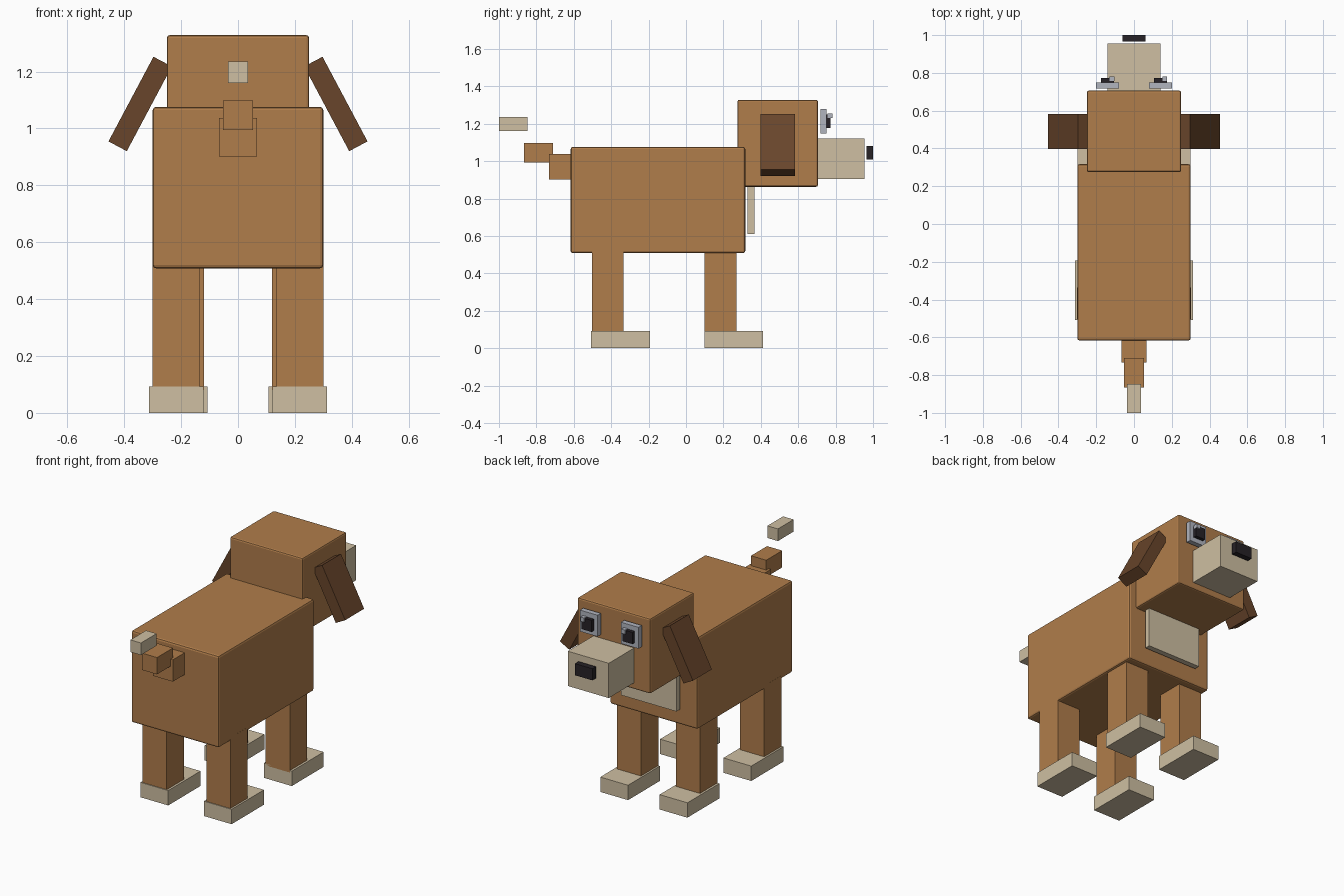
import bpy, bmesh
from math import radians
from mathutils import Matrix

if "Cube" in bpy.data.objects:
    bpy.data.objects.remove(bpy.data.objects["Cube"])


def mat(name, rgb):
    m = bpy.data.materials.new(name)
    m.diffuse_color = (*rgb, 1)
    m.use_nodes = True
    m.node_tree.nodes["Principled BSDF"].inputs["Base Color"].default_value = m.diffuse_color
    return m


TAN = mat("tan_fur", (0.434, 0.205, 0.07))
CREAM = mat("cream_fur", (0.62, 0.52, 0.36))
DARK = mat("dark_brown_fur", (0.14, 0.06, 0.024))
BLACK = mat("black", (0.02, 0.016, 0.02))
WHITE = mat("eye_white", (0.44, 0.46, 0.52))


def box(name, xr, yr, zr, material, bevel=0.0, tilt=0.0):
    """Box from x, y, z ranges, optionally bevelled and tilted about y."""
    size = [r[1] - r[0] for r in (xr, yr, zr)]
    bm = bmesh.new()
    bmesh.ops.create_cube(bm, size=1, matrix=Matrix.Diagonal((*size, 1)))
    me = bpy.data.meshes.new(name)
    bm.to_mesh(me)
    bm.free()
    ob = bpy.data.objects.new(name, me)
    ob.location = [(r[0] + r[1]) / 2 for r in (xr, yr, zr)]
    ob.rotation_euler.y = tilt
    me.materials.append(material)
    bpy.context.collection.objects.link(ob)
    if bevel:
        mod = ob.modifiers.new("soft_edges", 'BEVEL')
        mod.width = bevel
        mod.segments = 2
    return ob


def around(c, size):
    return (c - size / 2, c + size / 2)


# Torso, head, muzzle, nose and chest patch
box("body", (-0.30, 0.30), (-0.617, 0.317), (0.508, 1.076), TAN, 0.012)
box("head", (-0.25, 0.25), (0.275, 0.706), (0.863, 1.328), TAN, 0.01)
box("muzzle", (-0.14, 0.14), (0.69, 0.955), (0.905, 1.12), CREAM)
box("nose", (-0.06, 0.06), (0.965, 1.0), (1.01, 1.082), BLACK)
box("chest_patch", (-0.19, 0.19), (0.33, 0.365), (0.61, 0.91), CREAM)

# Stepped tail
box("tail_base", (-0.067, 0.067), (-0.733, -0.59), (0.902, 1.037), TAN)
box("tail_middle", (-0.052, 0.052), (-0.866, -0.71), (0.994, 1.098), TAN)
box("tail_tip", (-0.036, 0.036), (-1.0, -0.847), (1.16, 1.235), CREAM)

for side, s in (("left", -1), ("right", 1)):
    # Floppy ears
    box(f"ear_{side}", around(s * 0.344, 0.073), around(0.49, 0.185),
        around(1.086, 0.337), DARK, tilt=-s * radians(28))

    # Eyes; the glints sit on the same side of both pupils
    x = s * 0.14
    box(f"eye_{side}", around(x, 0.12), (0.718, 0.75), (1.148, 1.28), WHITE)
    box(f"pupil_{side}", around(x, 0.068), (0.748, 0.772), (1.178, 1.25), BLACK)
    box(f"glint_{side}", around(x + 0.023, 0.026), (0.756, 0.782),
        (1.23, 1.256), WHITE)

    # Legs and paws; the back pair stands slightly wider
    for end, lx, px, ly, py in (
            ("front", 0.202, 0.203, (0.10, 0.27), (0.10, 0.412)),
            ("back", 0.218, 0.217, (-0.503, -0.335), (-0.508, -0.192))):
        box(f"{end}_leg_{side}", around(s * lx, 0.165), ly, (0.08, 0.53), TAN)
        box(f"{end}_paw_{side}", around(s * px, 0.19), py, (0, 0.092), CREAM)
